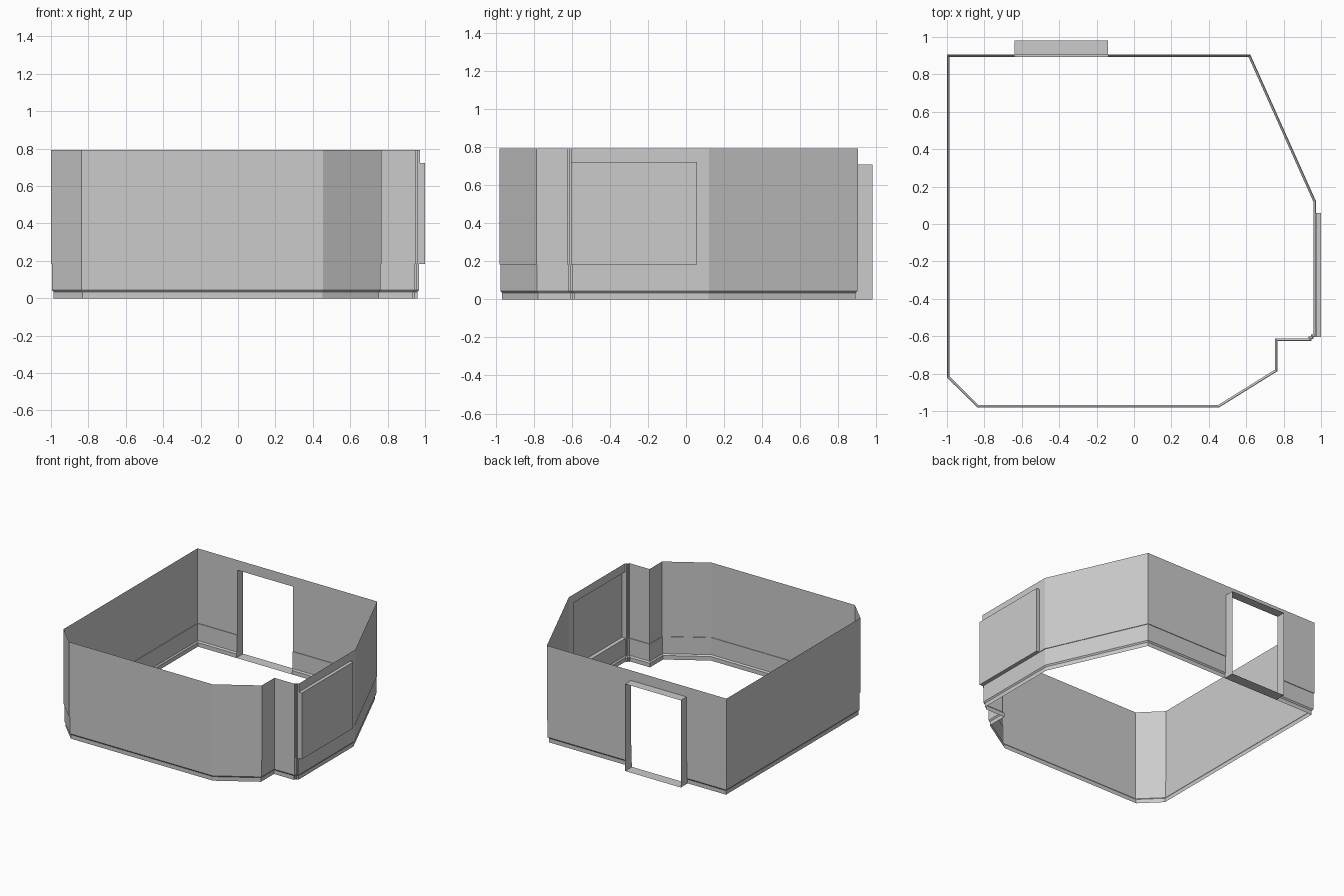
import bpy
from mathutils import Vector

if "Cube" in bpy.data.objects:
    bpy.data.objects.remove(bpy.data.objects["Cube"])

# Floor plan, counter-clockwise; DOOR and WINDOW are the segments with openings
PLAN = [(-1, .906), (-1, -.821), (-.838, -.981), (.455, -.981), (.767, -.787),
        (.767, -.625), (.948, -.625), (.948, -.615), (.96, -.615), (.96, -.604),
        (.973, -.604), (.973, .058), (.973, .122), (.622, .906),
        (-.138, .906), (-.64, .906)]
WINDOW, DOOR = 10, 14
# Wall section: (inward offset, height), with skirting and dado steps
PROFILE = [(.014, 0), (.014, .033), (.005, .044), (.005, .183), (0, .183), (0, .793)]
SILL, WIN_TOP, DOOR_TOP, TOP = .183, .724, .711, .793
WIN_OUT, DOOR_OUT = 1.0, .981


def make(name, quads):
    verts, faces = [], []
    for q in quads:
        faces.append(range(len(verts), len(verts) + len(q)))
        verts += [tuple(p) for p in q]
    me = bpy.data.meshes.new(name)
    me.from_pydata(verts, [], [tuple(f) for f in faces])
    ob = bpy.data.objects.new(name, me)
    bpy.context.collection.objects.link(ob)
    return ob


def corner(i, d, z):
    """Plan corner i, mitred inward by d."""
    p = [Vector(PLAN[(i + k) % len(PLAN)]) for k in (-1, 0, 1)]
    e1, e2 = (p[1] - p[0]).normalized(), (p[2] - p[1]).normalized()
    n1, n2 = Vector((-e1.y, e1.x)), Vector((-e2.y, e2.x))
    m = p[1] + (n1 + n2) * d / (1 + n1.dot(n2))
    return Vector((m.x, m.y, z))


def strip(i, low, high):
    return [corner(i + 1, *low), corner(i, *low), corner(i, *high), corner(i + 1, *high)]


# Walls
quads = []
for i in range(len(PLAN)):
    if i == DOOR:
        quads.append(strip(i, (0, DOOR_TOP), (0, TOP)))
        continue
    for low, high in zip(PROFILE, PROFILE[1:]):
        if i == WINDOW and high[1] == TOP:
            low = (0, WIN_TOP)
        quads.append(strip(i, low, high))
make("room_walls", quads)

# Door frame: jambs following the wall section, lintel and threshold
section = PROFILE[:-1] + [(0, DOOR_TOP)]
quads = []
for i in (DOOR, DOOR + 1):
    inner = [corner(i, d, z) for d, z in section]
    x = PLAN[i][0]
    for a, b in zip(inner, inner[1:]):
        if a.z < b.z:
            q = [a, (x, DOOR_OUT, a.z), (x, DOOR_OUT, b.z), b]
            quads.append(q if i != DOOR else q[::-1])
for d, z in (section[0], section[-1]):
    a, b = corner(DOOR, d, z), corner(DOOR + 1, d, z)
    q = [b, a, (a.x, DOOR_OUT, z), (b.x, DOOR_OUT, z)]
    quads.append(q if z == 0 else q[::-1])
make("door_frame", quads)

# Window recess: four reveals and a closed pane
x0, y0 = PLAN[WINDOW]
y1 = PLAN[WINDOW + 1][1]
ring = [(y0, SILL), (y1, SILL), (y1, WIN_TOP), (y0, WIN_TOP)]
quads = [[(WIN_OUT, y, z) for y, z in reversed(ring)]]
for a, b in zip(ring, ring[1:] + ring[:1]):
    quads.append([(x0, *a), (x0, *b), (WIN_OUT, *b), (WIN_OUT, *a)])
make("window_recess", quads)
